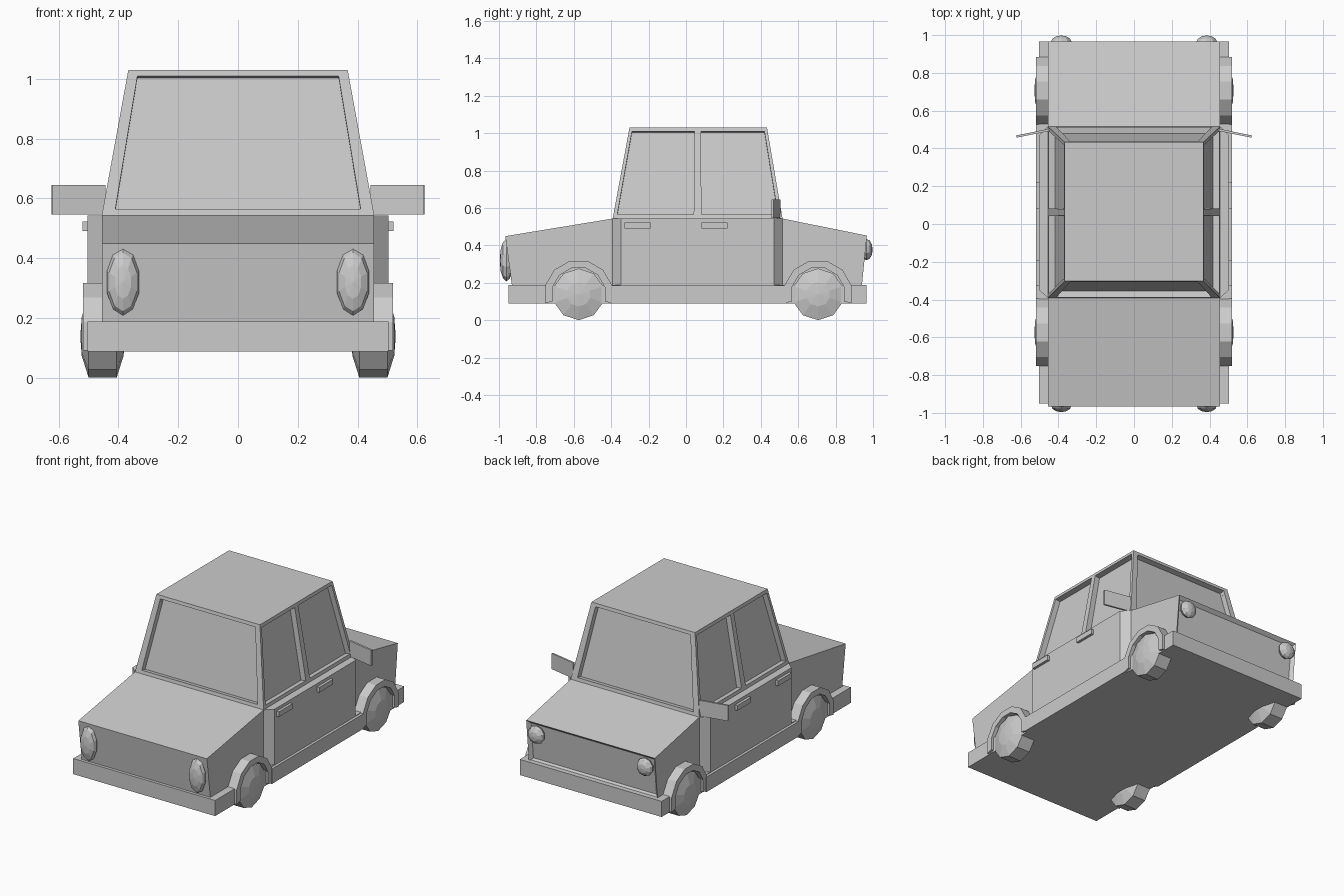
import bpy, bmesh, math
from mathutils import Vector, Matrix

if "Cube" in bpy.data.objects:
    bpy.data.objects.remove(bpy.data.objects["Cube"])


def finish(name, bm):
    bmesh.ops.recalc_face_normals(bm, faces=bm.faces)
    me = bpy.data.meshes.new(name)
    bm.to_mesh(me)
    bm.free()
    ob = bpy.data.objects.new(name, me)
    bpy.context.collection.objects.link(ob)
    return ob


def prism(name, profile, a, b, place):
    """Extrude a closed 2D profile from a to b; place maps (p, q, depth) to xyz."""
    bm = bmesh.new()
    lo = [bm.verts.new(place(p, q, a)) for p, q in profile]
    hi = [bm.verts.new(place(p, q, b)) for p, q in profile]
    bm.faces.new(lo)
    bm.faces.new(hi)
    n = len(lo)
    for i in range(n):
        j = (i + 1) % n
        bm.faces.new((lo[i], lo[j], hi[j], hi[i]))
    return finish(name, bm)


def box(name, x, y, z, rot=0):
    size = Vector((x[1] - x[0], y[1] - y[0], z[1] - z[0]))
    mid = Vector((x[0] + x[1], y[0] + y[1], z[0] + z[1])) / 2
    bm = bmesh.new()
    m = Matrix.Translation(mid) @ Matrix.Rotation(rot, 4, 'Z') @ Matrix.Diagonal(size.to_4d())
    bmesh.ops.create_cube(bm, size=1, matrix=m)
    return finish(name, bm)


def side(p, q, d):      # profile in y, z; depth along x
    return (d, p, q)


def flat(p, q, d):      # profile in x, y; depth along z
    return (p, q, d)


def lamp(name, loc, radii):
    bm = bmesh.new()
    m = Matrix.Translation(loc) @ Matrix.Diagonal(Vector(radii).to_4d()) @ Matrix.Rotation(math.pi / 2, 4, 'X')
    bmesh.ops.create_uvsphere(bm, u_segments=10, v_segments=6, radius=1, matrix=m)
    return finish(name, bm)


def wheel(name, x, y, r=0.138, n=10):
    prof = [(-.07, .065), (-.047, r), (.047, r), (.07, .065)]
    bm = bmesh.new()
    rings = []
    for dx, rr in prof:
        rings.append([bm.verts.new((x + dx, y + rr * math.sin(2 * math.pi * i / n),
                                    r - rr * math.cos(2 * math.pi * i / n))) for i in range(n)])
    for a, b in zip(rings, rings[1:]):
        for i in range(n):
            j = (i + 1) % n
            bm.faces.new((a[i], a[j], b[j], b[i]))
    # domed hub caps
    for ring, dx in ((rings[0], -.075), (rings[-1], .075)):
        c = bm.verts.new((x + dx, y, r))
        for i in range(n):
            bm.faces.new((ring[i], ring[(i + 1) % n], c))
    return finish(name, bm)


def recess(bm, face, u, v, depth):
    """Cut a recessed panel into a quad, margins u and v as fractions of its sides."""
    c = [w.co.copy() for w in face.verts]
    old = list(face.verts)
    nrm = face.normal.copy()
    at = lambda s, t: c[0].lerp(c[1], s).lerp(c[3].lerp(c[2], s), t)
    pts = [at(u, v), at(1 - u, v), at(1 - u, 1 - v), at(u, 1 - v)]
    rim = [bm.verts.new(p) for p in pts]
    pane = [bm.verts.new(p - nrm * depth) for p in pts]
    bm.faces.remove(face)
    for i in range(4):
        j = (i + 1) % 4
        bm.faces.new((old[i], old[j], rim[j], rim[i]))
        bm.faces.new((rim[i], rim[j], pane[j], pane[i]))
    bm.faces.new(pane)


# Lower body with sloping hood and trunk, recessed panel on the lamp end
body = prism("lower_body", [(-.93, .18), (-.966, .449), (-.392, .543), (.516, .543),
                            (.967, .452), (.94, .18)], -.456, .456, side)
bm = bmesh.new()
bm.from_mesh(body.data)
bm.faces.ensure_lookup_table()
nose = max(bm.faces, key=lambda f: f.calc_center_median().y)
bmesh.ops.inset_individual(bm, faces=[nose], thickness=.028)
bmesh.ops.translate(bm, verts=nose.verts, vec=(0, -.02, 0))
bm.to_mesh(body.data)
bm.free()

# Base with bumpers, and wider sills between the wheels
box("bumper_base", (-.503, .503), (-.95, .965), (.088, .188))
box("sill", (-.52, .52), (-.4, .535), (.088, .184))

# Cabin: tapered box with recessed windows, sides split at the door pillar
bm = bmesh.new()
zb, zt, xb, xt, mid = .543, 1.03, .456, .367, .062
lo = [bm.verts.new((x, y, zb)) for x, y in
      [(-xb, -.392), (xb, -.392), (xb, mid), (xb, .516), (-xb, .516), (-xb, mid)]]
hi = [bm.verts.new((x, y, zt)) for x, y in
      [(-xt, -.302), (xt, -.302), (xt, mid), (xt, .433), (-xt, .433), (-xt, mid)]]
bm.faces.new(hi)
bm.faces.new(lo[::-1])
walls = [bm.faces.new((lo[i], lo[(i + 1) % 6], hi[(i + 1) % 6], hi[i])) for i in range(6)]
bm.normal_update()
for w in walls:
    recess(bm, w, .046, .043, .035)
finish("cabin", bm)

for s, tag in ((-1, "left"), (1, "right")):
    # Door block with chamfered ends
    prism("doors_" + tag, [(s * .44, -.392), (s * .456, -.392), (s * .503, -.348),
                           (s * .503, .47), (s * .456, .516), (s * .44, .516)], .18, .543, flat)
    for y in (-.328, .083):
        box("door_handle_" + tag, sorted((s * .49, s * .52)), (y, y + .138), (.49, .523))
    box("side_mirror_" + tag, sorted((s * .443, s * .625)), (.475, .487), (.545, .645), -s * .2)
    lamp("headlight_" + tag, (s * .385, .965, .377), (.057, .033, .057))
    lamp("tail_light_" + tag, (s * .385, -.96, .32), (.057, .036, .113))
    # Wheels and arches
    for y, end in ((-.574, "rear"), (.706, "front")):
        wheel("wheel_%s_%s" % (end, tag), s * .453, y)
        arc = [math.radians(-15 + 30 * i) for i in range(8)]
        ring = [(y + .185 * math.cos(a), .138 + .185 * math.sin(a)) for a in arc]
        ring += [(y + .145 * math.cos(a), .138 + .145 * math.sin(a)) for a in reversed(arc)]
        prism("wheel_arch_%s_%s" % (end, tag), ring, s * .44, s * .518, side)
